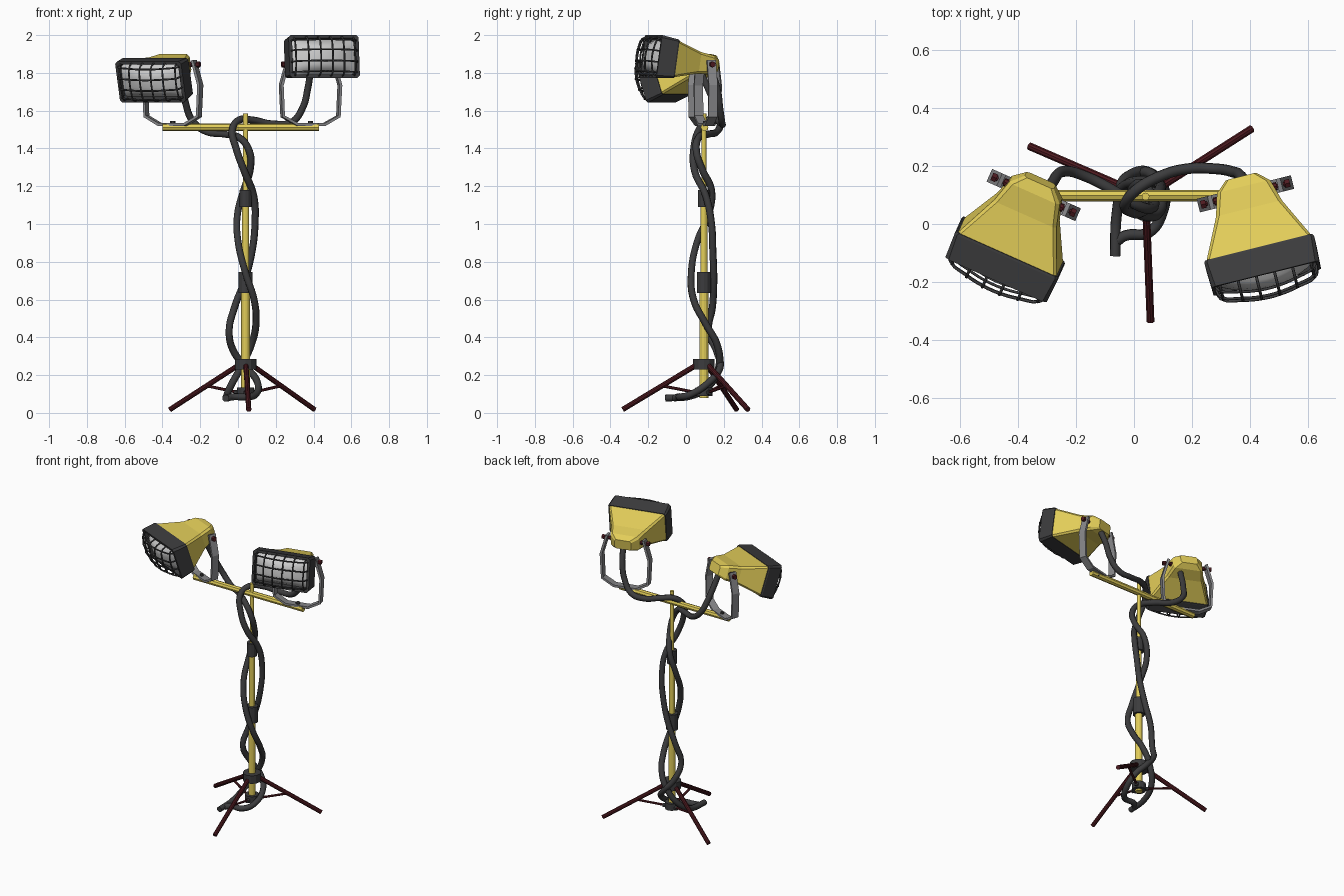
import bpy, bmesh, math
from mathutils import Vector, Matrix

if "Cube" in bpy.data.objects:
    bpy.data.objects.remove(bpy.data.objects["Cube"])


def material(name, rgb):
    m = bpy.data.materials.new(name)
    m.diffuse_color = (*rgb, 1)
    m.use_nodes = True
    m.node_tree.nodes["Principled BSDF"].inputs["Base Color"].default_value = m.diffuse_color
    return m


YELLOW = material("yellow_paint", (0.76, 0.61, 0.10))
DARK = material("dark_rubber", (0.045, 0.045, 0.047))
RED = material("dark_red_metal", (0.075, 0.01, 0.014))
STEEL = material("steel", (0.24, 0.24, 0.25))
GLASS = material("pale_glass", (0.55, 0.55, 0.55))
I = Matrix.Identity(4)


def finish(name, bm, mat, matrix=I, smooth=False):
    bmesh.ops.recalc_face_normals(bm, faces=bm.faces)
    me = bpy.data.meshes.new(name)
    bm.to_mesh(me)
    bm.free()
    me.materials.append(mat)
    for p in me.polygons:
        p.use_smooth = smooth
    ob = bpy.data.objects.new(name, me)
    ob.matrix_world = matrix
    bpy.context.collection.objects.link(ob)
    return ob


def rod(name, a, b, r, mat, sides=10, matrix=I):
    a, b = Vector(a), Vector(b)
    d = b - a
    bm = bmesh.new()
    bmesh.ops.create_cone(bm, cap_ends=True, segments=sides, radius1=r, radius2=r, depth=d.length,
                          matrix=Matrix.Translation((a + b) / 2) @ d.to_track_quat('Z', 'Y').to_matrix().to_4x4())
    return finish(name, bm, mat, matrix)


def tubes(name, paths, r, mat, matrix=I, res=6, bevel=2):
    """Round tubes swept along smooth paths."""
    cu = bpy.data.curves.new(name, 'CURVE')
    cu.dimensions = '3D'
    cu.bevel_depth, cu.bevel_resolution, cu.resolution_u = r, bevel, res
    cu.use_fill_caps = True
    for pts in paths:
        s = cu.splines.new('BEZIER')
        s.bezier_points.add(len(pts) - 1)
        for bp, p in zip(s.bezier_points, pts):
            bp.co = p
            bp.handle_left_type = bp.handle_right_type = 'AUTO'
    tmp = bpy.data.objects.new(name + "_path", cu)
    bpy.context.collection.objects.link(tmp)
    bpy.context.view_layer.update()
    me = bpy.data.meshes.new_from_object(tmp.evaluated_get(bpy.context.evaluated_depsgraph_get()))
    bpy.data.objects.remove(tmp)
    bm = bmesh.new()
    bm.from_mesh(me)
    bpy.data.meshes.remove(me)
    return finish(name, bm, mat, matrix, True)


def loft(name, sections, mat, matrix, caps=True):
    """Chamfered-rectangle sections (forward distance, width, height, chamfer) facing -y."""
    bm = bmesh.new()
    rings = []
    for f, w, h, c in sections:
        x, z = w / 2, h / 2
        pts = [(x - c, z), (x, z - c), (x, c - z), (x - c, -z), (c - x, -z), (-x, c - z), (-x, z - c), (c - x, z)]
        rings.append([bm.verts.new((px, -f, pz)) for px, pz in pts])
    for a, b in zip(rings, rings[1:]):
        for i in range(8):
            j = (i + 1) % 8
            bm.faces.new((a[i], a[j], b[j], b[i]))
    if caps:
        bm.faces.new(rings[0])
        bm.faces.new(rings[-1])
    return finish(name, bm, mat, matrix)


# Telescopic mast, collars and crossbar
PX, PY = 0.04, 0.095


def mast(name, z0, z1, r, mat, sides=12):
    rod(name, (PX, PY, z0), (PX, PY, z1), r, mat, sides)


mast("mast_lower", 0.08, 0.70, 0.023, YELLOW)
mast("mast_middle", 0.70, 1.14, 0.018, YELLOW)
mast("mast_upper", 1.14, 1.585, 0.013, YELLOW)
mast("collar_foot", 0.09, 0.135, 0.045, DARK)
mast("collar_legs", 0.23, 0.285, 0.057, DARK)
mast("collar_lower", 0.635, 0.745, 0.038, DARK)
mast("collar_upper", 1.09, 1.18, 0.032, DARK)
rod("crossbar", (-0.40, PY + 0.003, 1.512), (0.43, PY + 0.003, 1.512), 0.02, YELLOW, 8)

# Tripod legs with braces
for n, (fx, fy) in enumerate([(0.057, -0.335), (-0.36, 0.268), (0.405, 0.328)]):
    foot = Vector((fx, fy, 0.018))
    axis = Vector((PX, PY, 0.25))
    flat = Vector((fx - PX, fy - PY, 0)).normalized()
    top = axis + flat * 0.045
    hub = Vector((PX, PY, 0.108))
    rod(f"leg_{n}", top, foot, 0.014, RED)
    rod(f"leg_brace_{n}", hub + flat * 0.04, top.lerp(foot, 0.46), 0.008, RED, 6)
    rod(f"brace_lug_{n}", hub, hub + flat * 0.06, 0.014, DARK, 6)


def bulge(u, v, base, depth):
    return base + depth * (1 - 0.6 * u * u - 0.4 * v * v)


def lamp(side, pivot, yaw, pitch):
    stand = Matrix.Translation(pivot) @ Matrix.Rotation(math.radians(yaw), 4, 'Z')
    head = stand @ Matrix.Rotation(math.radians(-pitch), 4, 'X')
    # Flared housing and hollow rim
    loft(side + "_housing", [(-0.058, 0.11, 0.065, 0.01), (-0.02, 0.19, 0.10, 0.014), (0.06, 0.235, 0.115, 0.012),
                             (0.215, 0.38, 0.20, 0.01)], YELLOW, head)
    loft(side + "_rim", [(0.205, 0.382, 0.203, 0.01), (0.213, 0.390, 0.208, 0.01), (0.303, 0.382, 0.230, 0.014),
                         (0.303, 0.345, 0.195, 0.014), (0.265, 0.335, 0.185, 0.014)], DARK, head)
    # Bowed lens
    bm = bmesh.new()
    bmesh.ops.create_grid(bm, x_segments=14, y_segments=8, size=1)
    for v in bm.verts:
        u, w = v.co.x, v.co.y
        v.co = (u * 0.168, -(0.27 + 0.065 * (1 - 0.75 * u ** 2) * (1 - w ** 4)), w * 0.092)
    finish(side + "_lens", bm, GLASS, head, True)
    # Wire guard: bowed bars across and down, ends turned back into the rim
    wires = []
    steps = [-1, -0.6, -0.2, 0.2, 0.6, 1]
    for w in (-0.85, -0.3, 0.3, 0.85):
        wires.append([(-0.178, -0.295, w * 0.098)] + [(u * 0.17, -bulge(u, w, 0.308, 0.06), w * 0.1) for u in steps]
                     + [(0.178, -0.295, w * 0.098)])
    for u in (-0.95, -0.57, -0.19, 0.19, 0.57, 0.95):
        wires.append([(u * 0.17, -0.295, -0.104)]
                     + [(u * 0.17, -bulge(u, w, 0.308, 0.06), w * 0.1) for w in (-0.9, -0.4, 0, 0.4, 0.9)]
                     + [(u * 0.17, -0.295, 0.104)])
    tubes(side + "_guard", wires, 0.005, DARK, head, 3, 1)
    # Bent strap yoke
    half = [(0.075, -0.318), (0.152, -0.275), (0.160, -0.11), (0.122, 0.022)]
    path = [(-x, z) for x, z in reversed(half)] + half
    bm = bmesh.new()
    rows = [[bm.verts.new((x, y, z)) for y in (-0.024, 0.024)] for x, z in path]
    for a, b in zip(rows, rows[1:]):
        bm.faces.new((a[0], a[1], b[1], b[0]))
    yoke = finish(side + "_yoke", bm, STEEL, stand)
    sol = yoke.modifiers.new("thickness", 'SOLIDIFY')
    sol.thickness, sol.offset = 0.015, 0
    # Pivot bolts and mounting bolt
    for s in (-1, 1):
        tag = side + ("_left" if s < 0 else "_right")
        rod(tag + "_pivot", (s * 0.08, 0, 0), (s * 0.15, 0, 0), 0.008, RED, 8, stand)
        rod(tag + "_knob", (s * 0.140, 0, 0), (s * 0.158, 0, 0), 0.016, RED, 6, stand)
        rod(tag + "_boss", (s * 0.085, 0, 0), (s * 0.112, 0, 0), 0.014, RED, 8, stand)
    rod(side + "_mount_bolt", (0, 0, -0.345), (0, 0, -0.30), 0.014, DARK, 6, stand)


lamp("left_lamp", (-0.346, 0.10, 1.845), -24, -18)
lamp("right_lamp", (0.384, 0.104, 1.845), 14, 8)

# Cables twisting down the mast
tubes("left_cable", [[(-0.31, 0.08, 1.80), (-0.28, 0.145, 1.65), (-0.24, 0.182, 1.545), (-0.17, 0.165, 1.49),
                      (-0.07, 0.115, 1.475), (0.01, 0.065, 1.455), (0.06, 0.055, 1.385), (0.065, 0.085, 1.29),
                      (0.03, 0.135, 1.18), (-0.003, 0.12, 1.05), (0.0, 0.06, 0.91), (0.04, 0.028, 0.74),
                      (0.085, 0.04, 0.60), (0.095, 0.105, 0.47), (0.07, 0.165, 0.36), (0.02, 0.175, 0.25),
                      (-0.04, 0.12, 0.14), (-0.06, 0.03, 0.09), (-0.065, -0.11, 0.078)]], 0.019, DARK)
tubes("right_cable", [[(0.385, 0.13, 1.82), (0.37, 0.165, 1.72), (0.34, 0.18, 1.61), (0.285, 0.19, 1.54),
                       (0.18, 0.19, 1.53), (0.08, 0.16, 1.55), (0.005, 0.115, 1.55), (-0.03, 0.07, 1.50),
                       (-0.01, 0.042, 1.40), (0.033, 0.046, 1.28), (0.083, 0.105, 1.15), (0.09, 0.135, 1.0),
                       (0.075, 0.142, 0.86), (0.035, 0.147, 0.70), (-0.018, 0.14, 0.56), (-0.047, 0.12, 0.43),
                       (-0.02, 0.165, 0.32), (0.045, 0.18, 0.24), (0.10, 0.13, 0.17), (0.095, 0.03, 0.10),
                       (0.05, -0.03, 0.085), (-0.03, -0.04, 0.085), (-0.06, -0.06, 0.078)]], 0.019, DARK)
